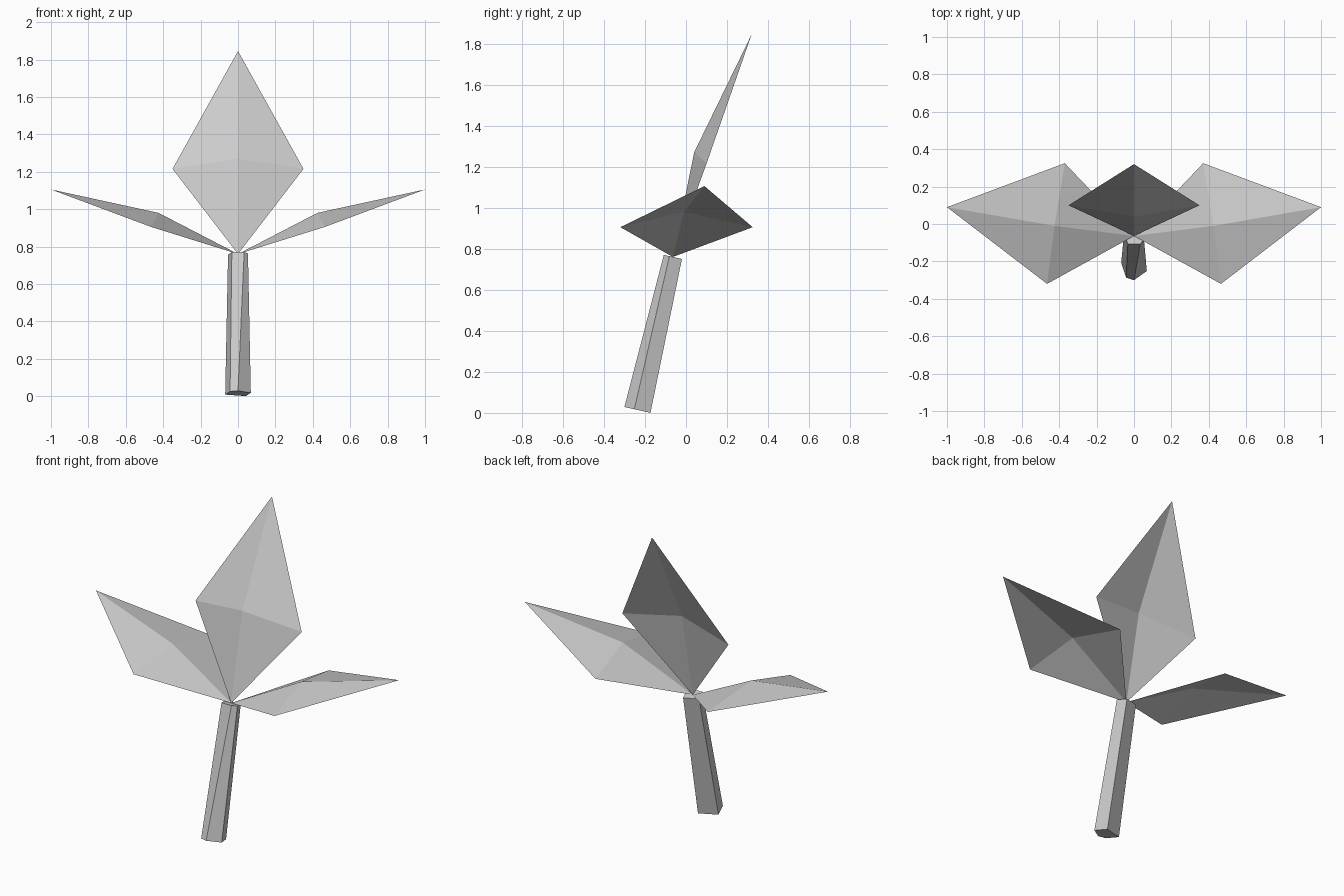
import bpy
import bmesh
from mathutils import Vector

cube = bpy.data.objects.get("Cube")
if cube:
    bpy.data.objects.remove(cube, do_unlink=True)

GREY = (0.6, 0.6, 0.6, 1)
material = bpy.data.materials.new("light grey")
material.use_nodes = True
material.diffuse_color = GREY
material.node_tree.nodes["Principled BSDF"].inputs["Base Color"].default_value = GREY

STEM_FOOT = Vector((0, -0.23, 0.013))
STEM_TOP = Vector((0, -0.064, 0.76))


def add_object(name, bm):
    mesh = bpy.data.meshes.new(name)
    bm.to_mesh(mesh)
    bm.free()
    mesh.materials.append(material)
    obj = bpy.data.objects.new(name, mesh)
    bpy.context.collection.objects.link(obj)
    return obj


def petal(name, corner_a, tip, corner_b, ridge, mirror=1):
    """Thin diamond sheet folded around one raised ridge point."""
    bm = bmesh.new()
    flip = Vector((mirror, 1, 1))
    rim = [bm.verts.new(Vector(p) * flip) for p in (STEM_TOP, corner_a, tip, corner_b)]
    centre = bm.verts.new(Vector(ridge) * flip)
    for i, vert in enumerate(rim):
        tri = (vert, rim[(i + 1) % 4], centre)
        bm.faces.new(tri if mirror > 0 else tri[::-1])
    return add_object(name, bm)


# Stem: tapered, leaning pentagonal prism with one edge facing the front
axis = STEM_TOP - STEM_FOOT
bm = bmesh.new()
bmesh.ops.create_cone(bm, cap_ends=True, segments=5, radius1=0.072,
                      radius2=0.056, depth=axis.length)
front = min(bm.verts, key=lambda v: (round(v.co.z, 3), v.co.y)).co
spin = Vector((front.x, front.y)).angle_signed(Vector((0, -1)))
for v in bm.verts:
    flat = Vector((v.co.x, v.co.y))
    # snap the ring so a vertex lies exactly at the front
    c, s = Vector((0, -1)), Vector((front.x, front.y)).normalized()
    along = flat.dot(s)
    across = s.x * flat.y - s.y * flat.x
    v.co.x, v.co.y = across, -along
lean = Vector((0, 0, 1)).rotation_difference(axis.normalized())
middle = (STEM_FOOT + STEM_TOP) / 2
for v in bm.verts:
    v.co = lean @ v.co + middle
bmesh.ops.recalc_face_normals(bm, faces=bm.faces)
add_object("stem", bm)

# Upright petal at the back
petal("back_petal", (0.35, 0.10, 1.215), (0, 0.32, 1.845), (-0.35, 0.10, 1.215),
      (0, 0.04, 1.27))

# Spreading petals, mirrored left and right
for name, side in (("left_petal", 1), ("right_petal", -1)):
    petal(name, (0.465, -0.32, 0.905), (1, 0.09, 1.105), (0.37, 0.325, 0.905),
          (0.425, -0.01, 0.98), side)
